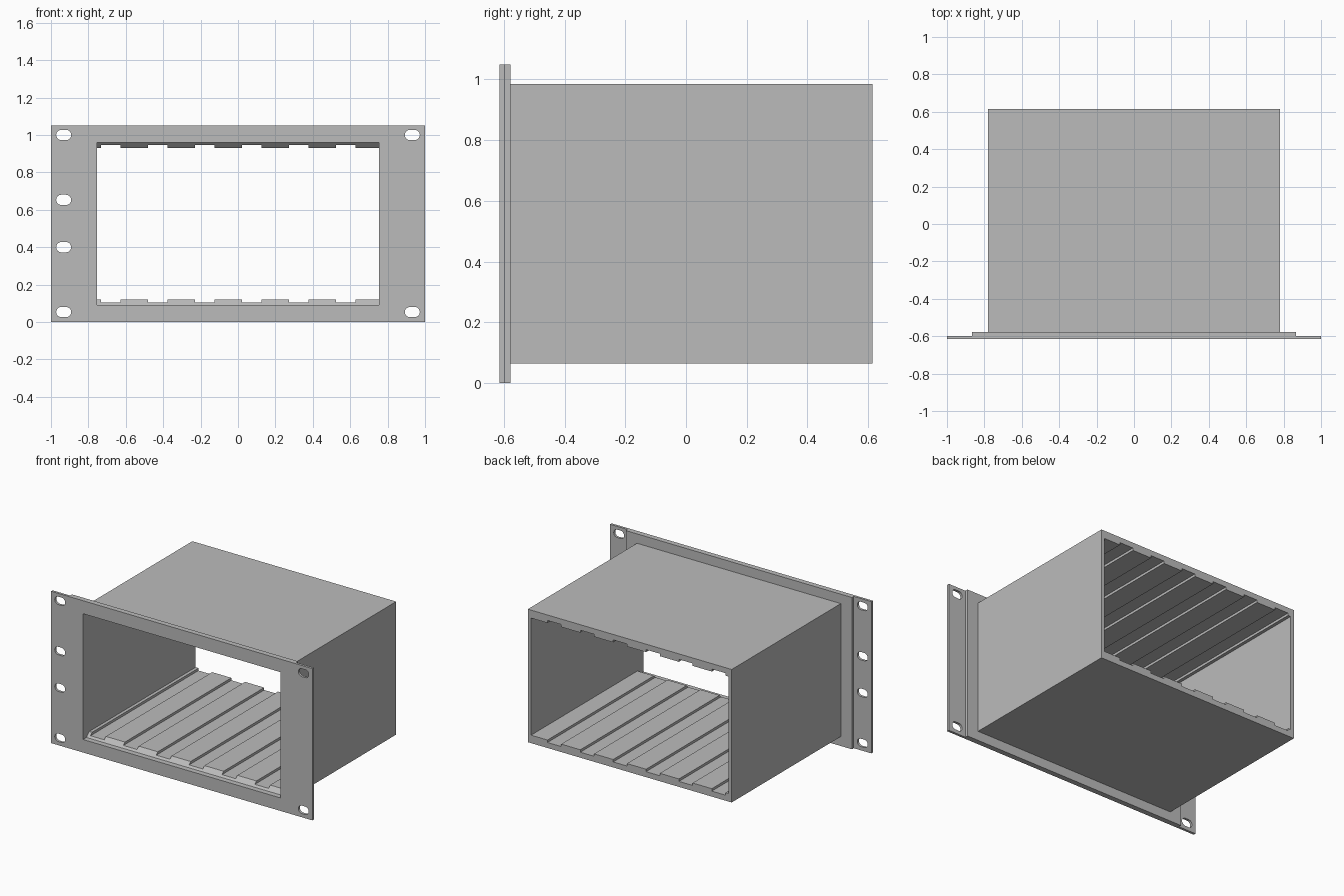
import bpy, bmesh, math

cube = bpy.data.objects.get("Cube")
if cube:
    bpy.data.objects.remove(cube, do_unlink=True)

grey = bpy.data.materials.new("plain grey")
grey.use_nodes = True
colour = (0.5, 0.5, 0.5, 1)
grey.diffuse_color = colour
grey.node_tree.nodes["Principled BSDF"].inputs["Base Color"].default_value = colour

MID = 0.525                                   # mid height of the whole rack
FRONT, STEP, BACKING, BACK = -0.615, -0.598, -0.578, 0.615


def rect(half_x, half_z):
    return [(-half_x, MID - half_z), (half_x, MID - half_z),
            (half_x, MID + half_z), (-half_x, MID + half_z)]


def slot(cx, cz, radius=0.0275, shift=0.0125, steps=12):
    points = []
    for side, start in ((1, -math.pi / 2), (-1, math.pi / 2)):
        for i in range(steps + 1):
            a = start + math.pi * i / steps
            points.append((cx + side * shift + radius * math.cos(a),
                           cz + radius * math.sin(a)))
    return points


def extrude_profile(name, loops, y0, y1, slope=None):
    """Fill x-z outlines (later loops are holes) and extrude from y0 to y1."""
    curve = bpy.data.curves.new(name, 'CURVE')
    curve.dimensions = '2D'
    curve.fill_mode = 'BOTH'
    curve.extrude = (y1 - y0) / 2
    for loop in loops:
        spline = curve.splines.new('POLY')
        spline.points.add(len(loop) - 1)
        for point, (x, z) in zip(spline.points, loop):
            point.co = (x, z, 0, 1)
        spline.use_cyclic_u = True
    temp = bpy.data.objects.new(name + " outline", curve)
    bpy.context.collection.objects.link(temp)
    mesh = bpy.data.meshes.new_from_object(
        temp.evaluated_get(bpy.context.evaluated_depsgraph_get()))
    bpy.data.objects.remove(temp, do_unlink=True)
    bpy.data.curves.remove(curve)

    bm = bmesh.new()
    bm.from_mesh(mesh)
    for v in bm.verts:
        x, z, d = v.co
        y = (y0 + y1) / 2 - d
        if slope and d > 0:
            y += slope(z)
        v.co = (x, y, z)
    bmesh.ops.remove_doubles(bm, verts=bm.verts, dist=0.0001)
    bmesh.ops.recalc_face_normals(bm, faces=bm.faces)
    for f in bm.faces:
        f.smooth = False
    bm.to_mesh(mesh)
    bm.free()
    mesh.name = name
    mesh.materials.clear()
    mesh.materials.append(grey)
    obj = bpy.data.objects.new(name, mesh)
    bpy.context.collection.objects.link(obj)
    return obj


# Front panel with mounting slots, and the narrower backing behind it
opening = rect(0.755, 0.435)
slots = [slot(-0.932, z) for z in (0.053, 0.4, 0.653, 1.0)]
slots += [slot(0.932, z) for z in (0.053, 1.0)]
extrude_profile("front_panel", [rect(1, MID), opening] + slots, FRONT, STEP)
extrude_profile("backing_frame", [rect(0.865, MID), opening], STEP, BACKING)

# Open-ended housing
extrude_profile("housing", [rect(0.78, 0.46), opening], BACKING, BACK)

# Ribbed card guides on floor and ceiling, with bevelled front ends
SILL, GROOVE, RIB = 0.09, 0.103, 0.12
guide = [(0.755, SILL), (-0.755, SILL), (-0.755, RIB)]
for i in range(6):
    a = -0.733 + 0.2515 * i
    b = a + 0.105
    guide += [(a, RIB), (a, GROOVE), (b, GROOVE), (b, RIB)]
guide.append((0.755, RIB))
ceiling = [(x, 2 * MID - z) for x, z in guide]


def bevel(z):
    return MID - SILL - abs(z - MID)


extrude_profile("floor_guides", [guide], BACKING, BACK, bevel)
extrude_profile("ceiling_guides", [ceiling], BACKING, BACK, bevel)
